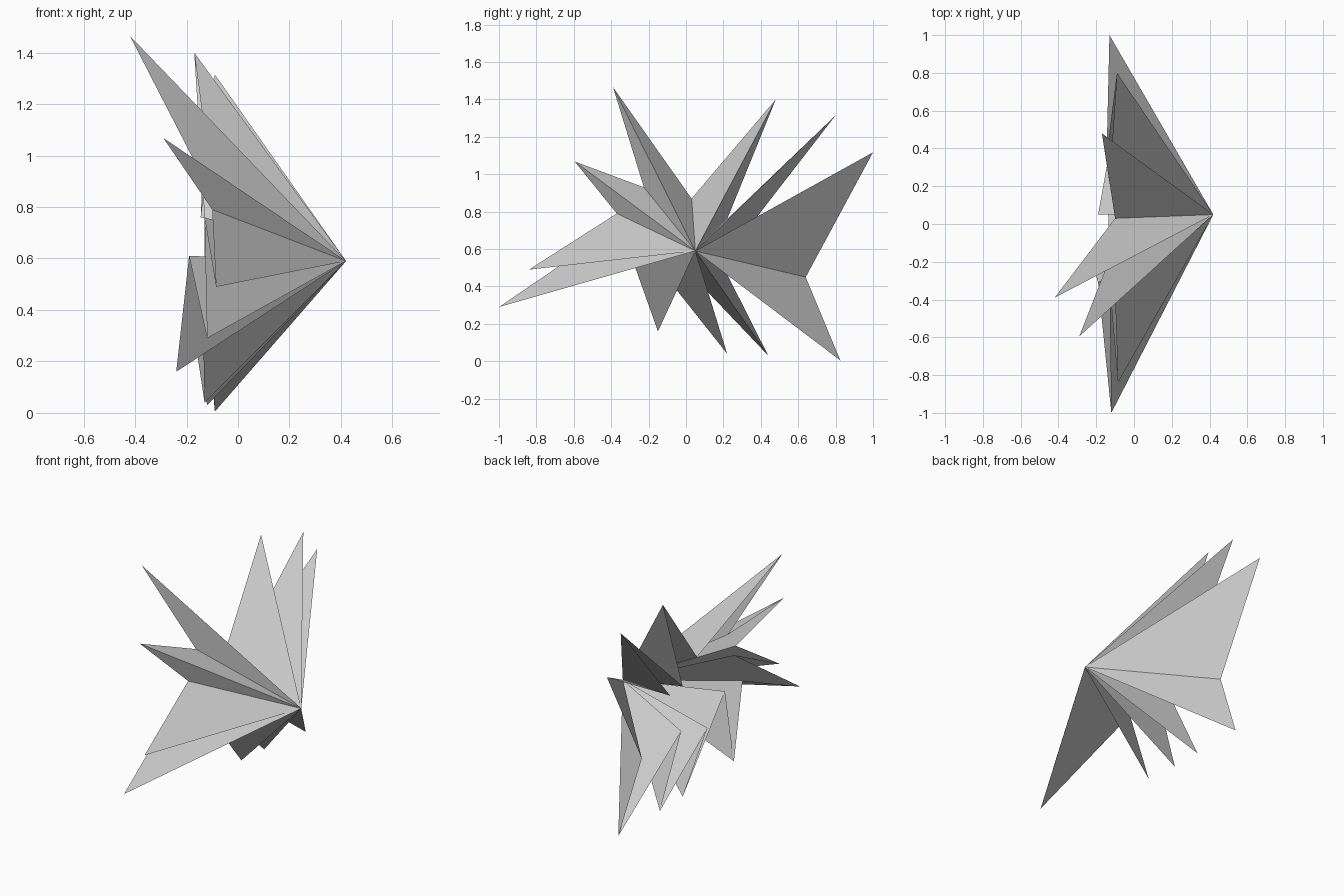
import bpy, bmesh

# Shared point where every spike meets
APEX = (0.42, 0.05, 0.59)

# Outer tips and the inner notch that follows each one, in order round the rim
TIPS = [(-.42, -.39, 1.465), (-.17, .48, 1.40), (-.09, .80, 1.315),
        (-.13, 1.0, 1.117), (-.09, .825, .005), (-.12, .44, .03),
        (-.13, .22, .04), (-.24, -.15, .16), (-.12, -1.0, .29),
        (-.085, -.84, .49), (-.29, -.595, 1.068)]
NOTCHES = [(-.10, .03, .87), (-.13, .22, .76), (-.145, .37, .76),
           (-.13, .64, .45), (-.12, .22, .465), (-.19, .05, .44),
           (-.14, -.20, .57), (-.19, -.31, .61), (-.13, -.31, .76),
           (-.10, -.37, .79), (-.145, -.225, .93)]

# Open fan shell: one flat triangle from the apex to each rim edge
bm = bmesh.new()
apex = bm.verts.new(APEX)
rim = [bm.verts.new(p) for pair in zip(TIPS, NOTCHES) for p in pair]
for i, v in enumerate(rim):
    bm.faces.new((apex, rim[(i + 1) % len(rim)], v))

mesh = bpy.data.meshes.new("spiky_burst")
bm.to_mesh(mesh)
bm.free()
bpy.context.collection.objects.link(bpy.data.objects.new("spiky_burst", mesh))
